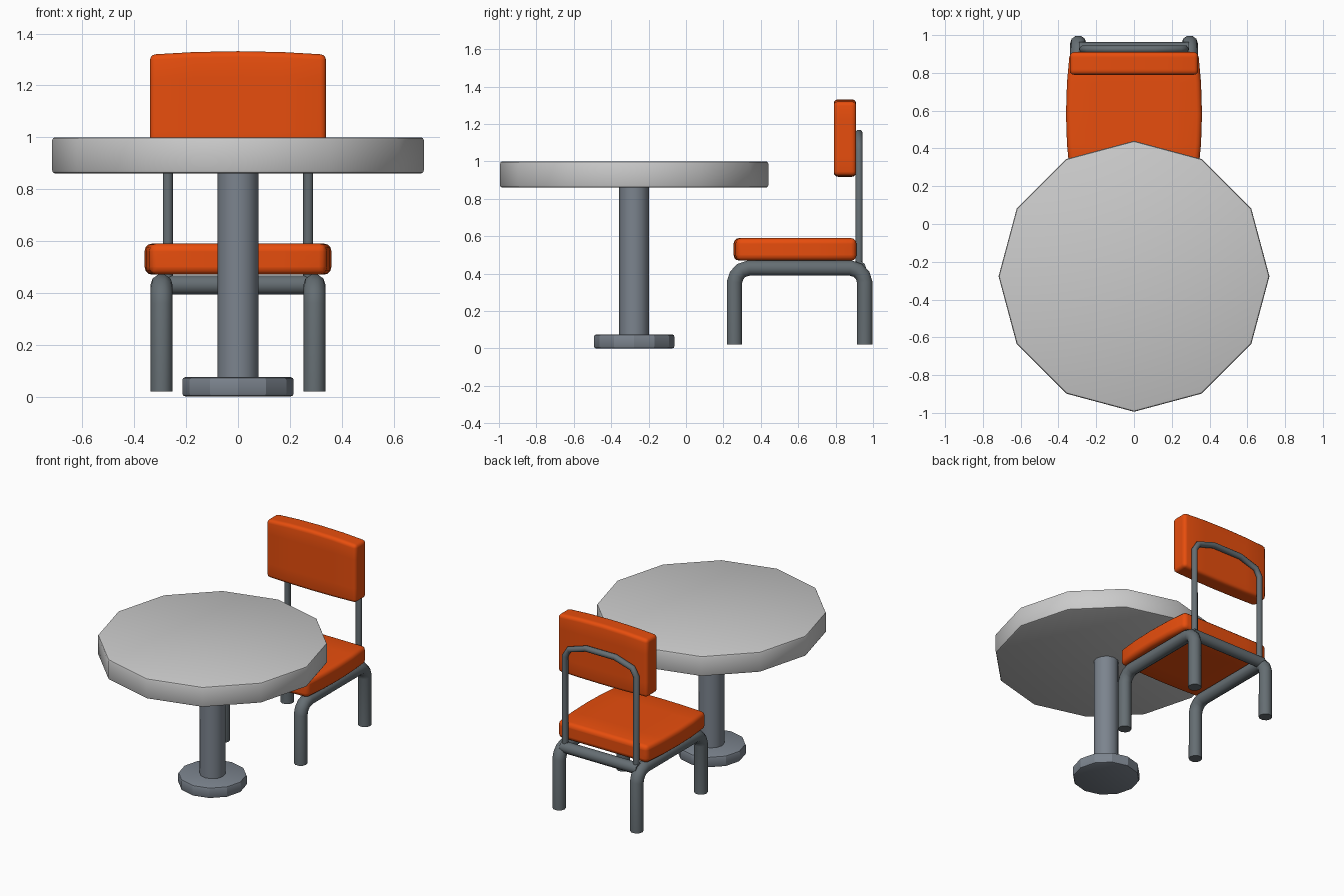
import bpy, bmesh, math
from mathutils import Vector

if "Cube" in bpy.data.objects:
    bpy.data.objects.remove(bpy.data.objects["Cube"])


def material(name, rgb):
    m = bpy.data.materials.new(name)
    m.diffuse_color = (*rgb, 1)
    m.use_nodes = True
    m.node_tree.nodes["Principled BSDF"].inputs["Base Color"].default_value = m.diffuse_color
    return m


ORANGE = material("orange_padding", (0.80, 0.075, 0.004))
STEEL = material("dark_steel", (0.13, 0.155, 0.17))
POST = material("blue_grey_steel", (0.20, 0.23, 0.27))


def finish(obj, mat=None, bevel=0, segments=2, angle=40):
    """Apply an optional bevel, smooth shading and a material."""
    bpy.ops.object.select_all(action='DESELECT')
    obj.select_set(True)
    bpy.context.view_layer.objects.active = obj
    if bevel:
        b = obj.modifiers.new("soft_edges", 'BEVEL')
        b.width, b.segments = bevel, segments
        b.limit_method, b.angle_limit = 'ANGLE', math.radians(50)
        bpy.ops.object.modifier_apply(modifier=b.name)
    bpy.ops.object.shade_smooth_by_angle(angle=math.radians(angle))
    if mat:
        obj.data.materials.append(mat)
    return obj


def disc(name, r, z0, z1, mat=None, bevel=0, angle=25):
    """Twelve-sided upright cylinder on the table axis, a corner facing +x."""
    bm = bmesh.new()
    ring = [bm.verts.new((r * math.cos(k * math.pi / 6), r * math.sin(k * math.pi / 6) - 0.277, z0))
            for k in range(12)]
    base = bm.faces.new(ring)
    ext = bmesh.ops.extrude_face_region(bm, geom=[base])
    for v in ext["geom"]:
        if isinstance(v, bmesh.types.BMVert):
            v.co.z = z1
    bmesh.ops.recalc_face_normals(bm, faces=bm.faces)
    me = bpy.data.meshes.new(name)
    bm.to_mesh(me)
    bm.free()
    obj = bpy.data.objects.new(name, me)
    bpy.context.collection.objects.link(obj)
    return finish(obj, mat, bevel, 2, angle)


def pad(name, centre, half, bulge, bevel):
    """Cushion block; bulge[i] = (negative side, positive side) inset at the corners."""
    bm = bmesh.new()
    bmesh.ops.create_cube(bm, size=2)
    bmesh.ops.subdivide_edges(bm, edges=bm.edges[:], cuts=3, use_grid_fill=True)
    for v in bm.verts:
        u = v.co.copy()
        edge = [max(abs(u[j]) for j in range(3) if j != i and any(bulge[j])) ** 2
                if any(any(bulge[j]) for j in range(3) if j != i) else u.x ** 2 for i in range(3)]
        for i in range(3):
            inset = bulge[i][0 if u[i] < 0 else 1] * edge[i]
            v.co[i] = centre[i] + u[i] * (half[i] - inset)
    me = bpy.data.meshes.new(name)
    bm.to_mesh(me)
    bm.free()
    obj = bpy.data.objects.new(name, me)
    bpy.context.collection.objects.link(obj)
    return finish(obj, ORANGE, bevel, 3, 50)


def tube(name, points, r):
    """Round steel tube along a polyline, converted to a mesh."""
    cu = bpy.data.curves.new(name, 'CURVE')
    cu.dimensions = '3D'
    cu.bevel_depth, cu.bevel_resolution = r, 3
    cu.use_fill_caps = True
    sp = cu.splines.new('POLY')
    sp.points.add(len(points) - 1)
    for p, co in zip(sp.points, points):
        p.co = (*co, 1)
    obj = bpy.data.objects.new(name, cu)
    bpy.context.collection.objects.link(obj)
    bpy.ops.object.select_all(action='DESELECT')
    obj.select_set(True)
    bpy.context.view_layer.objects.active = obj
    bpy.ops.object.convert(target='MESH')
    return finish(bpy.context.object, STEEL, angle=50)


# Table
disc("table_top", 0.717, 0.86, 1.0, bevel=0.012, angle=40)
disc("table_column", 0.08, 0.06, 0.865, POST, angle=35)
disc("table_foot", 0.215, 0.0, 0.075, POST, bevel=0.012)

# Chair cushions
pad("seat", (0, 0.583, 0.53), (0.36, 0.328, 0.06), ((0.02, 0.02), (0.012, 0), (0, 0)), 0.028)
pad("backrest", (0, 0.85, 1.125), (0.34, 0.06, 0.207), ((0, 0), (0, 0), (0.006, 0.013)), 0.022)

# Side frames: front leg, seat rail and back leg in one bent tube
half_path = [(0.348, 0.02), (0.348, 0.355), (0.337, 0.39), (0.312, 0.417), (0.272, 0.43)]
path = [(0.6075 - a, z) for a, z in half_path] + [(0.6075 + a, z) for a, z in reversed(half_path)]
for side, s in (("left", -1), ("right", 1)):
    tube(side + "_leg_frame", [(s * 0.295, y, z) for y, z in path], 0.043)

# Rear cross rail and arched back support
tube("rear_cross_rail", [(-0.29, 0.925, 0.43), (0.29, 0.925, 0.43)], 0.038)
arch = [(0.27, 0.43), (0.27, 1.06), (0.24, 1.11), (0.11, 1.15)]
tube("back_support", [(x, 0.925, z) for x, z in arch] + [(-x, 0.925, z) for x, z in reversed(arch)], 0.02)
